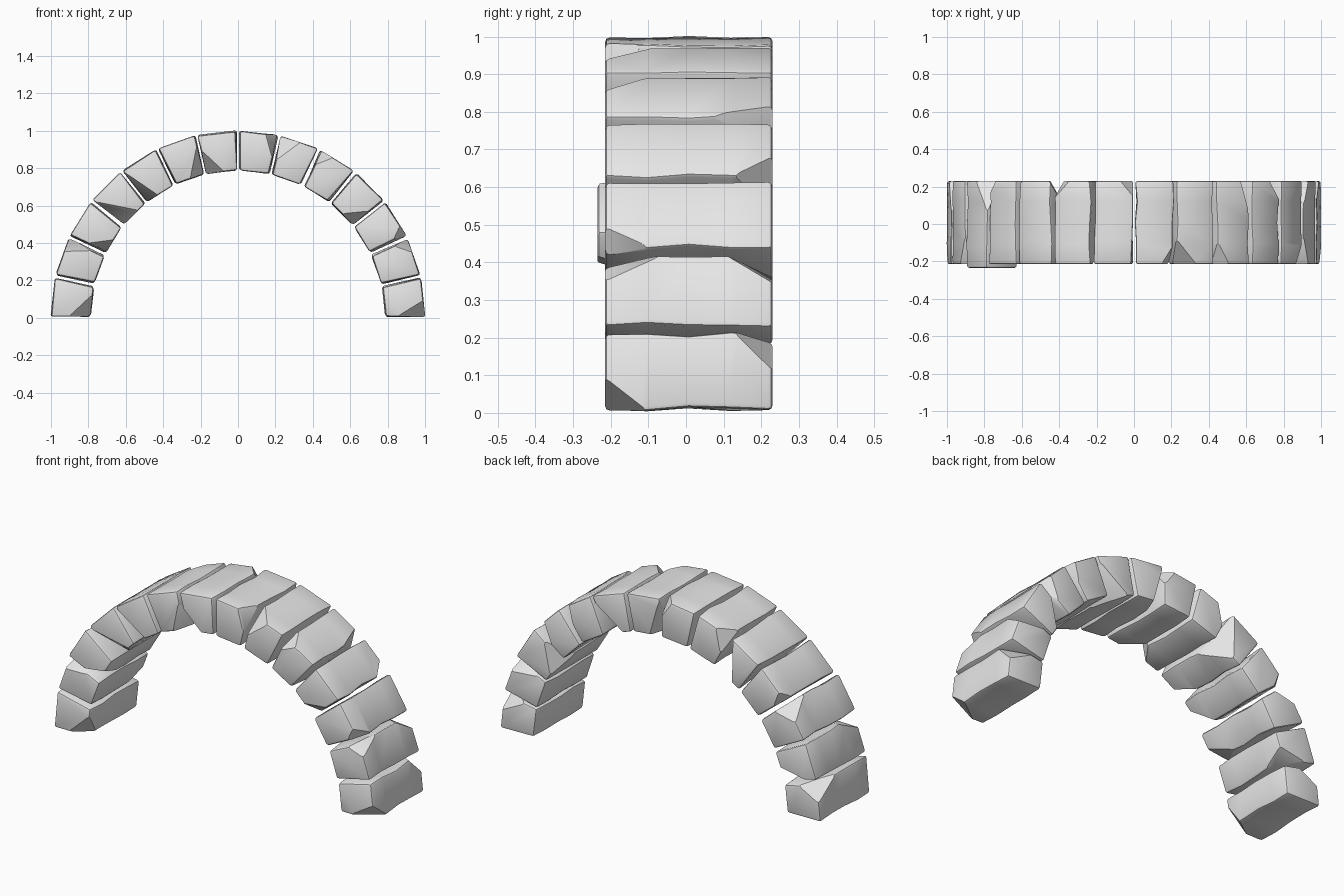
import bpy, bmesh, math, random
from mathutils import Vector, Matrix

random.seed(7)
if "Cube" in bpy.data.objects:
    bpy.data.objects.remove(bpy.data.objects["Cube"], do_unlink=True)

GREY = (0.8, 0.8, 0.8, 1)
stone = bpy.data.materials.new("pale grey stone")
stone.use_nodes = True
stone.diffuse_color = GREY
stone.node_tree.nodes["Principled BSDF"].inputs["Base Color"].default_value = GREY

# Broken corner of each stone, from the model's left foot to its right foot:
# joint it lies on (toward the left or right foot) and outer or inner face
FRONT_CHIPS = """left-outer right-outer left-outer left-inner right-outer right-outer left-outer
right-inner left-inner right-inner right-inner right-inner left-outer right-inner""".split()
BACK_CHIPS = """right-outer right-outer right-inner left-outer left-outer left-inner right-inner
left-outer right-outer left-inner right-outer left-outer right-inner left-outer""".split()

STEP = math.pi / len(FRONT_CHIPS)
OUTER, INNER, GAP = 1.004, 0.793, 0.004
FRONT, BACK = -0.215, 0.23
PROUD_STONE = 11
RINGS = 5


def corner_point(side, radius, y):
    """Corner of a wedge standing on the local z axis, pointing at the arch centre."""
    return Vector((side * (radius * math.sin(STEP / 2) - GAP), y, radius * math.cos(STEP / 2)))


def wavy_block(bm, front, back):
    """Wedge block in rings along its depth, with uneven joint faces."""
    rings = []
    for k in range(RINGS):
        y = front + (back - front) * k / (RINGS - 1)
        ring = []
        for side, radius in ((-1, INNER), (1, INNER), (1, OUTER), (-1, OUTER)):
            point = corner_point(side, radius, y)
            point.x -= side * random.uniform(0, 0.014)
            point.z -= random.uniform(0, 0.006)
            ring.append(bm.verts.new(point))
        rings.append(ring)
    for a, b in zip(rings, rings[1:]):
        for i in range(4):
            j = (i + 1) % 4
            bm.faces.new((a[i], a[j], b[j], b[i]))
    bm.faces.new(rings[0])
    bm.faces.new(rings[-1])
    bmesh.ops.recalc_face_normals(bm, faces=bm.faces[:])


def chip(bm, place, depth_side, y):
    """Slice off one corner along a plane that meets its three edges."""
    side = 1 if place.startswith("right") else -1
    outward = 1 if place.endswith("outer") else -1
    corner = corner_point(side, OUTER if outward > 0 else INNER, y)
    across = random.uniform(0.06, 0.13)
    deep = random.uniform(0.08, 0.2)
    tall = random.uniform(0.1, 0.22)
    normal = Vector((side / across, depth_side / deep, outward / tall)).normalized()
    bmesh.ops.bisect_plane(bm, geom=bm.verts[:] + bm.edges[:] + bm.faces[:], dist=0.0001,
                           plane_co=corner - Vector((side * across, 0, 0)),
                           plane_no=normal, clear_outer=True)
    bmesh.ops.holes_fill(bm, edges=[e for e in bm.edges if e.is_boundary], sides=0)


for i, (front_chip, back_chip) in enumerate(zip(FRONT_CHIPS, BACK_CHIPS)):
    # One stone stands slightly proud of the front
    front = FRONT - (0.02 if i == PROUD_STONE else 0)
    bm = bmesh.new()
    wavy_block(bm, front, BACK)

    # Worn edges, then broken corners
    sharp = [e for e in bm.edges if e.calc_face_angle(0) > 0.7]
    bmesh.ops.bevel(bm, geom=sharp, offset=0.012, segments=2, profile=0.5,
                    affect='EDGES', clamp_overlap=True)
    chip(bm, front_chip, -1, front)
    chip(bm, back_chip, 1, BACK)

    # Swing the stone into place around the arch
    angle = (i + 0.5) * STEP
    along = Vector((-math.sin(angle), 0, math.cos(angle)))
    radial = Vector((math.cos(angle), 0, math.sin(angle)))
    turn = Matrix((along, Vector((0, 1, 0)), radial)).transposed()
    for v in bm.verts:
        v.co = turn @ v.co
    bmesh.ops.recalc_face_normals(bm, faces=bm.faces[:])

    mesh = bpy.data.meshes.new("arch_stone")
    bm.to_mesh(mesh)
    bm.free()
    mesh.materials.append(stone)
    obj = bpy.data.objects.new(f"arch_stone_{i + 1}", mesh)
    bpy.context.collection.objects.link(obj)
    bpy.ops.object.select_all(action='DESELECT')
    obj.select_set(True)
    bpy.context.view_layer.objects.active = obj
    bpy.ops.object.shade_smooth_by_angle(angle=math.radians(30))
